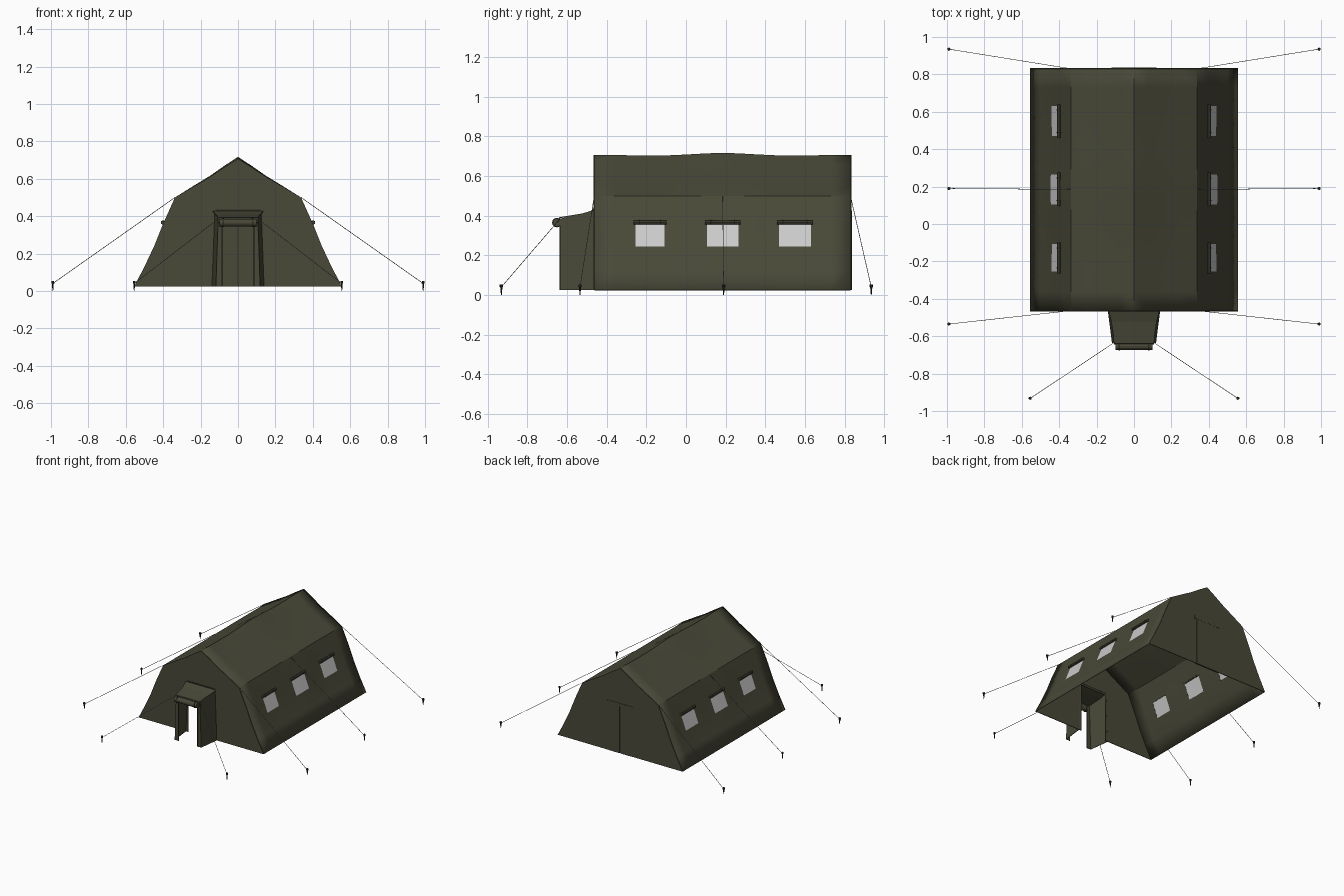
import bpy, bmesh, math
from mathutils import Vector

if "Cube" in bpy.data.objects:
    bpy.data.objects.remove(bpy.data.objects["Cube"])


def material(name, rgb):
    m = bpy.data.materials.new(name)
    m.diffuse_color = (*rgb, 1)
    m.use_nodes = True
    m.node_tree.nodes["Principled BSDF"].inputs["Base Color"].default_value = m.diffuse_color
    return m


CANVAS = material("olive canvas", (0.066, 0.066, 0.040))
TRIM = material("dark olive trim", (0.030, 0.030, 0.019))
WINDOW = material("pale window", (0.60, 0.60, 0.60))
ROPE = material("grey rope", (0.17, 0.17, 0.15))
STAKE = material("dark stake", (0.018, 0.018, 0.015))


def make(name, bm, mats, thick=0.0, smooth=False):
    bmesh.ops.recalc_face_normals(bm, faces=bm.faces)
    me = bpy.data.meshes.new(name)
    bm.to_mesh(me)
    bm.free()
    ob = bpy.data.objects.new(name, me)
    bpy.context.collection.objects.link(ob)
    for m in mats:
        me.materials.append(m)
    if thick:
        s = ob.modifiers.new("cloth", 'SOLIDIFY')
        s.thickness = thick
    if smooth:
        bpy.ops.object.select_all(action='DESELECT')
        ob.select_set(True)
        bpy.context.view_layer.objects.active = ob
        bpy.ops.object.shade_smooth_by_angle(angle=math.radians(25))
    return ob


def sheet(name, polys, mat=CANVAS, thick=0.005):
    bm = bmesh.new()
    for p in polys:
        bm.faces.new([bm.verts.new(v) for v in p])
    bmesh.ops.remove_doubles(bm, verts=bm.verts, dist=0.0005)
    return make(name, bm, [mat], thick)


def box(name, lo, hi, mat):
    bm = bmesh.new()
    bmesh.ops.create_cube(bm, size=1)
    for v in bm.verts:
        v.co = [l + (c + 0.5) * (h - l) for c, l, h in zip(v.co, lo, hi)]
    return make(name, bm, [mat])


def rod(name, a, b, r1, r2, mat, sides=6):
    a, b = Vector(a), Vector(b)
    bm = bmesh.new()
    bmesh.ops.create_cone(bm, cap_ends=True, segments=sides, radius1=r1,
                          radius2=r2, depth=(b - a).length)
    rot = (b - a).to_track_quat('Z', 'Y')
    for v in bm.verts:
        v.co = rot @ v.co + (a + b) / 2
    return make(name, bm, [mat], smooth=sides > 6)


# Cross-section of the right half, from hem to ridge
HALF = [(0.555, 0.025), (0.500, 0.13), (0.446, 0.245), (0.400, 0.36),
        (0.337, 0.50), (0.243, 0.556), (0.15, 0.61), (0.075, 0.66), (0, 0.707)]
PROFILE = HALF + [(-x, z) for x, z in reversed(HALF[:-1])]
FRONT, BACK, MID = -0.463, 0.83, 0.185
WINDOWS = [(-0.255, -0.108), (0.105, 0.265), (0.47, 0.63)]


def sag(x, y, z):
    """Ridge dips between the poles, walls pull in slightly between the ropes."""
    t = min(1, abs(y - MID) / 0.645)
    wave = math.sin(math.pi * t) ** 2
    dz = (0.010 * (1 - t) - 0.009 * wave) * max(0, (z - 0.5) / 0.207)
    pull = 1 - 0.016 * wave * math.sin(math.pi * min(1, max(0, (z - 0.025) / 0.475)))
    return (x * pull, y, z + dz)


# Roof and side walls, with the window cells coloured and framed
ys = sorted([FRONT, -0.36, -0.0, MID, 0.37, 0.73, BACK] + [v for w in WINDOWS for v in w])
bm = bmesh.new()
grid = [[bm.verts.new(sag(x, y, z)) for x, z in PROFILE] for y in ys]
panes = []
for i in range(len(ys) - 1):
    for j in range(len(PROFILE) - 1):
        f = bm.faces.new((grid[i][j], grid[i + 1][j], grid[i + 1][j + 1], grid[i][j + 1]))
        yc = (ys[i] + ys[i + 1]) / 2
        if j in (2, len(PROFILE) - 4) and any(a < yc < b for a, b in WINDOWS):
            panes.append(f)
rims = bmesh.ops.inset_individual(bm, faces=panes, thickness=0.006)["faces"]
for f in rims:
    f.material_index = 1
for f in panes:
    f.material_index = 2
make("tent_roof_and_sides", bm, [CANVAS, TRIM, WINDOW], 0.004, smooth=True)

# End walls; the front one has a doorway
front = [(x, FRONT, z) for x, z in PROFILE]
door = [(-0.115, FRONT, 0.025), (-0.115, FRONT, 0.41),
        (0.115, FRONT, 0.41), (0.115, FRONT, 0.025)]
sheet("front_wall", [front + door])
sheet("back_wall", [[(x, BACK, z) for x, z in PROFILE]])

# Closed door on the back wall
for s in (-1, 1):
    x0, x1 = sorted((s * 0.003, s * 0.10))
    box("back_door_flap", (x0, BACK - 0.006, 0.025), (x1, BACK + 0.007, 0.40), CANVAS)
    x0, x1 = sorted((s * 0.10, s * 0.106))
    box("back_door_edge", (x0, BACK - 0.006, 0.025), (x1, BACK + 0.004, 0.40), TRIM)
box("back_door_seam", (-0.003, BACK - 0.007, 0.025), (0.003, BACK + 0.003, 0.40), TRIM)
box("back_door_header", (-0.12, BACK - 0.006, 0.40), (0.12, BACK + 0.008, 0.425), CANVAS)

# Entrance porch: side walls, narrow front returns, sloping roof
PF = -0.635
for s in (-1, 1):
    sheet("porch_side", [
        [(s * 0.140, FRONT, 0.025), (s * 0.118, PF, 0.025),
         (s * 0.106, PF, 0.385), (s * 0.125, FRONT, 0.425)],
        [(s * 0.118, PF, 0.025), (s * 0.085, PF, 0.025),
         (s * 0.085, PF, 0.385), (s * 0.106, PF, 0.385)]])
    rod("porch_post_edge", (s * 0.085, PF, 0.025), (s * 0.085, PF, 0.38), 0.004, 0.004, TRIM)
bm = bmesh.new()
roof = [(FRONT, 0.430, 0.135), (-0.52, 0.412, 0.122), (-0.58, 0.402, 0.112),
        (PF - 0.005, 0.392, 0.107), (PF - 0.008, 0.365, 0.107)]
rows = [[bm.verts.new((s * w, y, z)) for s in (-1, 1)] for y, z, w in roof]
for a, b in zip(rows, rows[1:]):
    bm.faces.new((a[0], a[1], b[1], b[0]))
make("porch_roof", bm, [CANVAS], 0.006)
box("porch_roof_seam", (-0.12, FRONT - 0.008, 0.415), (0.12, FRONT, 0.435), TRIM)

# Rolled-up door with its straps
rod("rolled_door", (-0.10, -0.652, 0.365), (0.10, -0.652, 0.365), 0.021, 0.021, CANVAS, 12)
for s in (-1, 1):
    rod("roll_strap", (s * 0.075, -0.652, 0.365), (s * 0.083, -0.652, 0.365),
        0.024, 0.024, TRIM, 12)

# Rolled blinds above every window
for s in (-1, 1):
    for a, b in WINDOWS:
        rod("window_blind", (s * 0.402, a - 0.01, 0.366), (s * 0.402, b + 0.01, 0.366),
            0.010, 0.010, CANVAS, 8)
        for y in (a + 0.02, b - 0.02):
            rod("blind_tie", (s * 0.402, y - 0.003, 0.366), (s * 0.402, y + 0.003, 0.366),
                0.0115, 0.0115, TRIM, 8)

# Guy ropes and ground stakes
LINES = [((0.337, FRONT, 0.50), (0.99, -0.535)), ((0.337, MID, 0.50), (0.99, 0.19)),
         ((0.337, BACK, 0.50), (0.99, 0.935)), ((0.107, PF, 0.385), (0.555, -0.932))]
for s in (-1, 1):
    for (x, y, z), (sx, sy) in LINES:
        rod("guy_rope", (s * x, y, z), (s * sx, sy, 0.040), 0.0016, 0.0016, ROPE)
        rod("ground_stake", (s * sx, sy, 0.0), (s * sx, sy, 0.042), 0.002, 0.006, STAKE)
        rod("stake_head", (s * sx, sy, 0.040), (s * sx, sy, 0.052), 0.009, 0.008, STAKE)
